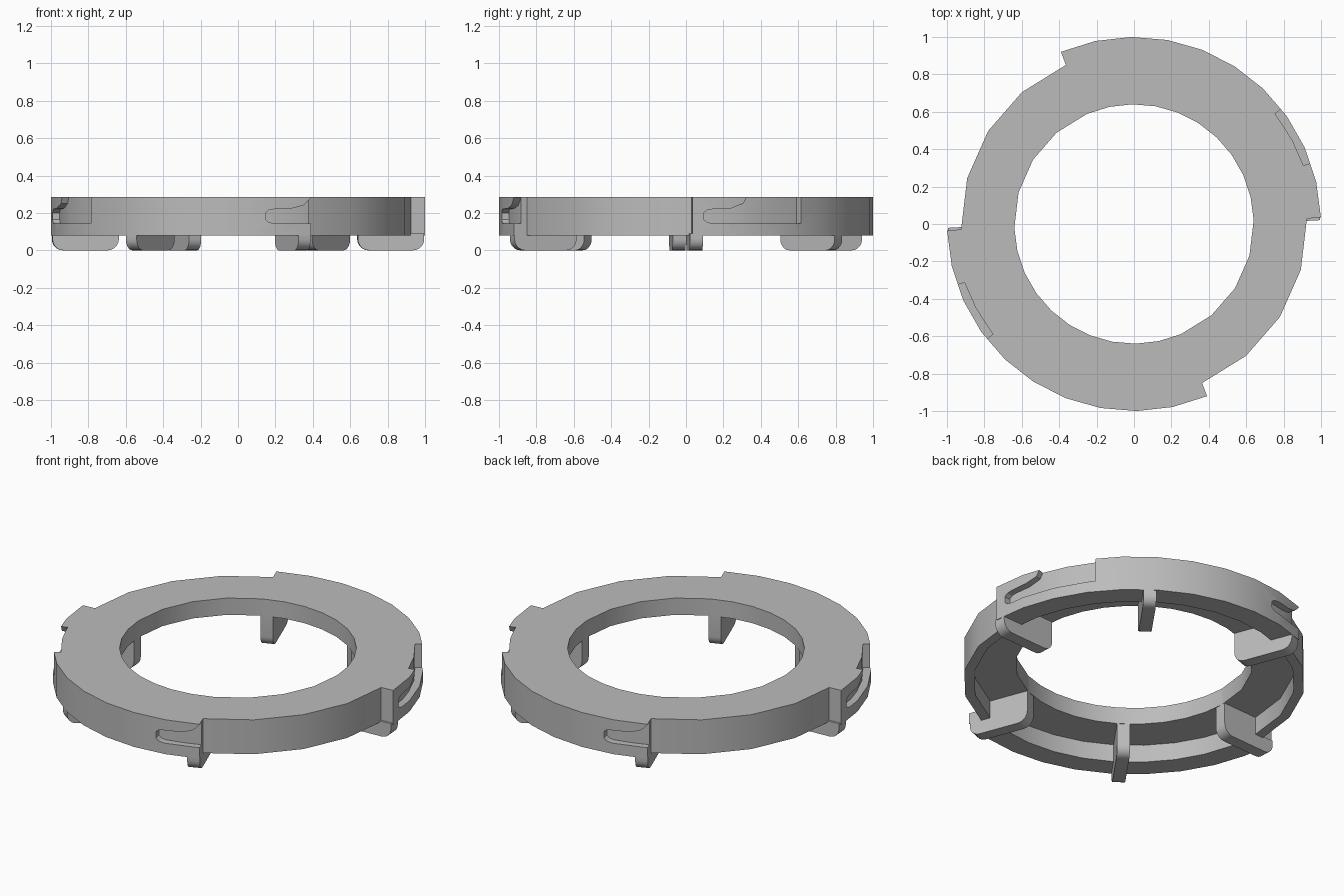
import bpy, bmesh, math
from mathutils import Matrix

if "Cube" in bpy.data.objects:
    bpy.data.objects.remove(bpy.data.objects["Cube"], do_unlink=True)

grey = bpy.data.materials.new("plain_grey")
grey.use_nodes = True
GREY = (0.5, 0.5, 0.5, 1)
grey.diffuse_color = GREY
grey.node_tree.nodes["Principled BSDF"].inputs["Base Color"].default_value = GREY

TOP, RIM, PLATE = 0.285, 0.08, 0.185
HOLE, POCKET, LOW, HIGH = 0.64, 0.87, 0.925, 1.0


def polar(radius, degrees, z):
    a = math.radians(degrees)
    return (radius * math.cos(a), radius * math.sin(a), z)


def make_object(name, bm):
    bmesh.ops.recalc_face_normals(bm, faces=bm.faces)
    mesh = bpy.data.meshes.new(name)
    bm.to_mesh(mesh)
    bm.free()
    mesh.materials.append(grey)
    obj = bpy.data.objects.new(name, mesh)
    bpy.context.collection.objects.link(obj)
    return obj


def smooth(obj):
    bpy.ops.object.select_all(action="DESELECT")
    obj.select_set(True)
    bpy.context.view_layer.objects.active = obj
    bpy.ops.object.shade_smooth_by_angle(angle=math.radians(30))


# Ring: a hollow section swept round, its outer radius stepping twice per half turn
def make_ring():
    half = [(2 + 111 * i / 10, HIGH) for i in range(11)]
    half += [(113.2 + 68.6 * i / 4, LOW) for i in range(5)]
    stations = half + [(a + 180, r) for a, r in half]
    bm = bmesh.new()
    loops = []
    for a, r in stations:
        section = [(HOLE, TOP), (r, TOP), (r, RIM), (POCKET, RIM),
                   (POCKET, PLATE), (HOLE, PLATE)]
        loops.append([bm.verts.new(polar(rad, a, z)) for rad, z in section])
    for i, loop in enumerate(loops):
        after = loops[(i + 1) % len(loops)]
        for j in range(len(loop)):
            k = (j + 1) % len(loop)
            bm.faces.new((loop[j], loop[k], after[k], after[j]))
    return make_object("ring", bm)


# Slot cutter: upper and lower edges given as (angle, low z, high z) stations
def make_cutter(name, stations, turn):
    bm = bmesh.new()
    loops = []
    for a, low, high in stations:
        loops.append([bm.verts.new(polar(r, a + turn, z))
                      for r, z in ((0.958, low), (1.1, low), (1.1, high), (0.958, high))])
    for one, two in zip(loops, loops[1:]):
        for j in range(4):
            k = (j + 1) % 4
            bm.faces.new((one[j], one[k], two[k], two[j]))
    bm.faces.new(loops[0])
    bm.faces.new(loops[-1])
    cutter = make_object(name, bm)
    cutter.hide_render = True
    return cutter


ring = make_ring()
# Long slot opening upward, and short slot opening at the step
long_slot = [(5.5, 0.165, 0.2), (6.5, 0.15, 0.215), (8, 0.145, 0.22), (14, 0.145, 0.225),
             (18, 0.145, 0.25), (19.5, 0.145, 0.3), (28, 0.145, 0.3), (38, 0.145, 0.3)]
short_slot = [(98.5, 0.165, 0.2), (99.5, 0.15, 0.215), (101, 0.145, 0.22),
              (107, 0.145, 0.225), (110.5, 0.145, 0.24), (111.8, 0.145, 0.26),
              (114, 0.145, 0.3)]
for turn in (0, 180):
    for name, slot in (("long_slot_cutter", long_slot), ("short_slot_cutter", short_slot)):
        cutter = make_cutter(name, slot, turn)
        cut = ring.modifiers.new(name, "BOOLEAN")
        cut.operation = "DIFFERENCE"
        cut.solver = "EXACT"
        cut.object = cutter
        bpy.context.view_layer.objects.active = ring
        bpy.ops.object.modifier_apply(modifier=cut.name)
        bpy.data.objects.remove(cutter, do_unlink=True)
smooth(ring)


# Fin: radial plate with rounded lower corners, hanging below the ring
def make_fin(name, angle, thickness=0.07, corner=0.06):
    outline = [(HOLE, PLATE + 0.02)]
    for i in range(6):
        t = math.radians(180 + 18 * i)
        outline.append((HOLE + corner + corner * math.cos(t), corner + corner * math.sin(t)))
    for i in range(6):
        t = math.radians(270 + 18 * i)
        outline.append((HIGH - 0.005 - corner + corner * math.cos(t),
                        corner + corner * math.sin(t)))
    outline += [(HIGH - 0.005, RIM + 0.01), (POCKET + 0.02, RIM + 0.01),
                (POCKET + 0.02, PLATE + 0.02)]
    bm = bmesh.new()
    face = bm.faces.new([bm.verts.new((r, -thickness / 2, z)) for r, z in outline])
    side = bmesh.ops.extrude_face_region(bm, geom=[face])["geom"]
    bmesh.ops.translate(bm, vec=(0, thickness, 0),
                        verts=[v for v in side if isinstance(v, bmesh.types.BMVert)])
    bm.transform(Matrix.Rotation(math.radians(angle), 4, "Z"))
    smooth(make_object(name, bm))


for side, turn in (("left", 0), ("right", 180)):
    for place, angle in (("end", 3.2), ("middle", 55), ("step", 111)):
        make_fin(f"{side}_{place}_fin", angle + turn)
